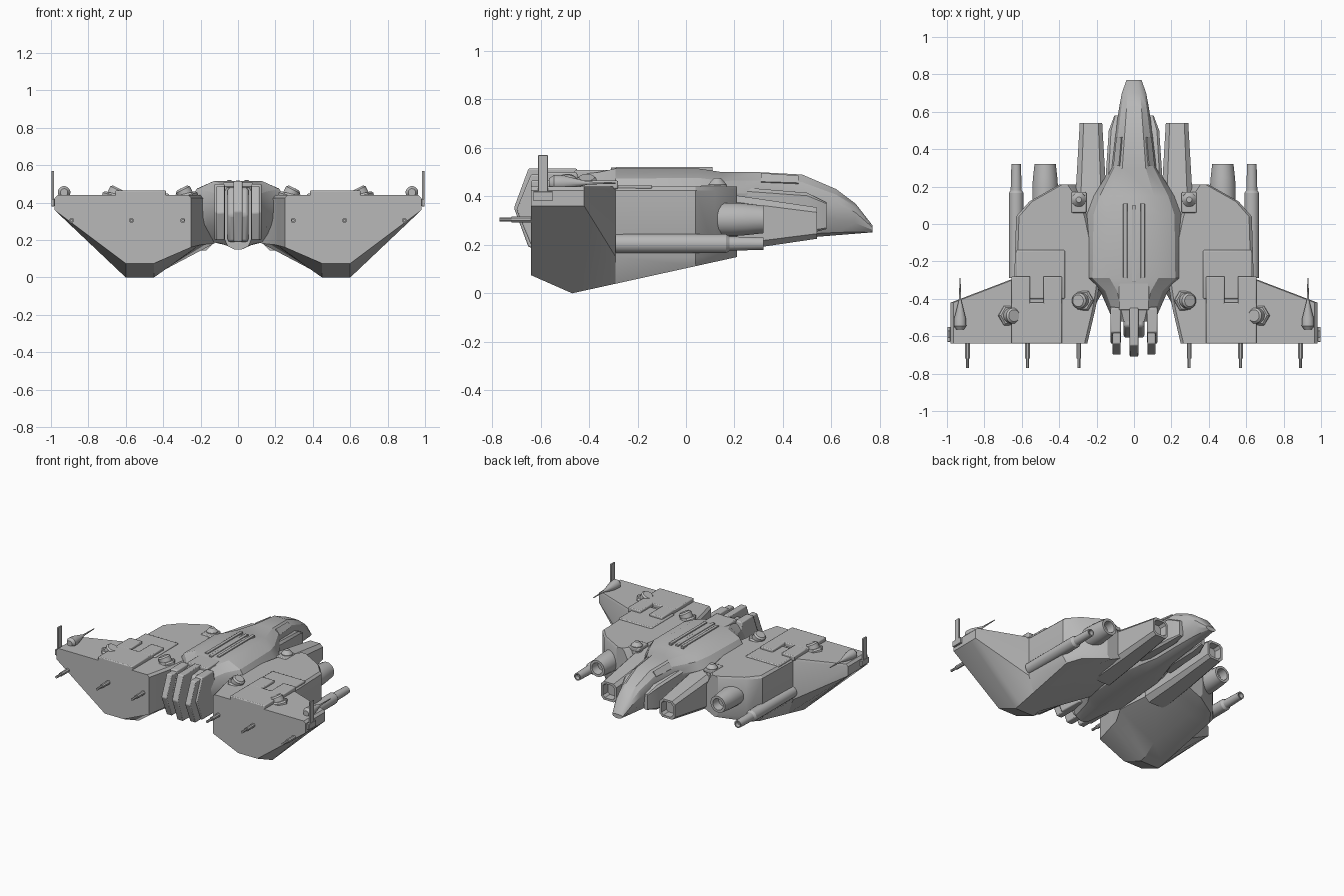
import bpy, bmesh, math
from mathutils import Vector

cube = bpy.data.objects.get("Cube")
if cube:
    bpy.data.objects.remove(cube, do_unlink=True)

hull_grey = bpy.data.materials.new("hull_grey")
hull_grey.use_nodes = True
hull_grey.diffuse_color = (0.48, 0.48, 0.48, 1)
shader = hull_grey.node_tree.nodes["Principled BSDF"]
shader.inputs["Base Color"].default_value = hull_grey.diffuse_color

stern = -0.64   # rear face of the wings
deck = 0.44     # upper surface of the wings
roof = 0.515    # upper surface of the fuselage


def loft(name, rings, mirror=True, bevel=0.0):
    """Skin equal-length rings, cap both ends and mirror across x."""
    bm = bmesh.new()
    rows = [[bm.verts.new(point) for point in ring] for ring in rings]
    for row, following in zip(rows, rows[1:]):
        for i in range(len(row)):
            bm.faces.new((row[i - 1], row[i], following[i], following[i - 1]))
    bm.faces.new(rows[0])
    bm.faces.new(rows[-1])
    bmesh.ops.recalc_face_normals(bm, faces=bm.faces)
    mesh = bpy.data.meshes.new(name)
    bm.to_mesh(mesh)
    bm.free()
    mesh.materials.append(hull_grey)
    part = bpy.data.objects.new(name, mesh)
    bpy.context.collection.objects.link(part)
    bpy.ops.object.select_all(action='DESELECT')
    part.select_set(True)
    bpy.context.view_layer.objects.active = part
    bpy.ops.object.shade_smooth_by_angle(angle=math.radians(28))
    if bevel:
        modifier = part.modifiers.new("Bevel", 'BEVEL')
        modifier.width = bevel
        modifier.segments = 2
    if mirror:
        modifier = part.modifiers.new("Mirror", 'MIRROR')
        modifier.use_mirror_merge = False


def tube(name, start, axis, profile, sides=16, hollow=False):
    """Round part from (distance, radius) pairs, with an optional open muzzle."""
    profile = list(profile)
    if hollow:
        end, radius = profile[-1]
        profile += [(end, radius * 0.7), (end - radius, radius * 0.6)]
    axis = Vector(axis).normalized()
    turn = axis.to_track_quat('Z', 'Y')
    spokes = [turn @ Vector((math.cos(a), math.sin(a), 0))
              for a in (math.tau * (i + 0.5) / sides for i in range(sides))]
    loft(name, [[Vector(start) + axis * distance + spoke * radius for spoke in spokes]
                for distance, radius in profile])


def slab(name, outline, bottom, top, mirror=True, bevel=0.006):
    """Plate with an x-y outline."""
    loft(name, [[(x, y, z) for x, y in outline] for z in (bottom, top)], mirror, bevel)


def blade(name, outline, x, thickness, mirror=True):
    """Upright plate with a y-z outline, centred on x."""
    sides = (x - thickness / 2, x + thickness / 2)
    loft(name, [[(side, y, z) for y, z in outline] for side in sides],
         mirror, thickness / 8)


def rectangle(x, width, back, front):
    left, right = x - width / 2, x + width / 2
    return [(left, back), (right, back), (right, front), (left, front)]


def octagon(y, x, z, width, height):
    """Box section with cut corners, facing along y."""
    w, h = width / 2, height / 2
    cut = min(w, h) * 0.35
    quarter = [(w, h - cut), (w - cut, h)]
    upper = quarter + [(-a, b) for a, b in reversed(quarter)]
    return [(x + a, y, z + b) for a, b in upper + [(-a, -b) for a, b in upper]]


# Fuselage: the section follows from the waist half width and the roof height
def fuselage_section(y, waist, top):
    floor = 0.19 + 0.08 * y
    rise = top - floor
    half = [(waist * 0.5, top), (waist * 0.85, top - rise * 0.12),
            (waist, top - rise * 0.3), (waist * 0.9, floor + rise * 0.35),
            (waist * 0.5, floor + rise * 0.06), (waist * 0.15, floor)]
    return [(x, y, z) for x, z in half] + [(-x, y, z) for x, z in reversed(half)]


fuselage = [(0.77, 0.04, 0.28), (0.7, 0.065, 0.37), (0.62, 0.08, 0.43),
            (0.48, 0.1, 0.49), (0.3, 0.125, 0.5), (0.15, 0.215, 0.5),
            (0.05, 0.255, roof), (-0.29, 0.26, roof), (-0.36, 0.18, 0.5),
            (-0.52, 0.11, 0.48)]
loft("fuselage", [fuselage_section(*station) for station in fuselage], mirror=False)


# Wing pod: the keel is lowest just ahead of the stern and rises both ways
def pod_section(y, inner, outer):
    aft = y < -0.4
    reach = y + 0.47
    keel = max(0.22 * reach, -0.44 * reach)
    sill = 0.36 if aft else max(0.15, keel + 0.03)
    root = inner if aft else inner * 0.7
    rim = 0.015
    section = [(inner, deck - rim), (inner + rim, deck), (outer - rim, deck),
               (outer, deck - rim), (outer, sill), (min(0.6, outer - rim), keel),
               (min(0.45, (inner + outer) / 2), keel), (root, 0.2 + 0.06 * y)]
    return [(x, y, z) for x, z in section]


pod = [(stern, 0.25, 0.98), (-0.47, 0.21, 0.98), (-0.42, 0.2, 0.98),
       (-0.29, 0.18, 0.64), (0.04, 0.25, 0.63), (0.12, 0.28, 0.56), (0.21, 0.34, 0.4)]
loft("wing_pod", [pod_section(*station) for station in pod])

# Raised deck: a broad plate, two prongs around a notch, and a shallow step
slab("wing_deck", rectangle(0.52, 0.27, stern, -0.42), deck - 0.01, deck + 0.025)
for side in (-1, 1):
    slab("deck_prong", rectangle(0.52 + side * 0.085, 0.1, -0.43, -0.28),
         deck - 0.01, deck + 0.025)
slab("deck_step", rectangle(0.5, 0.26, -0.4, -0.14), deck - 0.01, deck + 0.008)

# Intake nacelle with an open mouth, and the cheek beside the cockpit
lip = (0.23, 0.29)
loft("intake_nacelle", [octagon(-0.05, *lip, 0.19, 0.29), octagon(0.2, *lip, 0.16, 0.23),
                        octagon(0.54, *lip, 0.12, 0.13), octagon(0.54, *lip, 0.09, 0.1),
                        octagon(0.49, *lip, 0.08, 0.09)])
loft("cockpit_cheek", [octagon(0.2, 0.11, 0.34, 0.09, 0.2), octagon(0.5, 0.1, 0.33, 0.07, 0.17),
                       octagon(0.58, 0.09, 0.32, 0.03, 0.11)])

# Outer engine and long cannon
forward = (0, 1, 0)
tube("round_engine", (0.475, 0, 0.305), forward,
     [(0, 0.07), (0.2, 0.07), (0.25, 0.066), (0.32, 0.058)], hollow=True)
tube("long_cannon", (0.63, 0, 0.205), forward,
     [(-0.29, 0.04), (0.165, 0.04), (0.18, 0.03), (0.32, 0.026)], hollow=True)

# Rear guns
for x in (0.295, 0.57, 0.89):
    tube("rear_gun", (x, stern, 0.305), (0, -1, 0),
         [(0, 0.014), (0.08, 0.014), (0.08, 0.009), (0.13, 0.009)], sides=8)

# Tilted turrets on hexagonal collars
for name, x, y, tilt in (("inner_turret", 0.27, -0.41, 0.5), ("outer_turret", 0.67, -0.49, -0.5)):
    base = (x, y, deck - 0.02)
    tube(name + "_collar", base, (tilt / 2, 0, 1), [(0, 0.06), (0.02, 0.06), (0.03, 0.05)], sides=6)
    tube(name, base, (tilt, 0, 1), [(0, 0.042), (0.055, 0.042), (0.065, 0.032)])

# Wing tip sensor with its antenna, and the upright fin
tube("tip_sensor", (0.93, -0.565, 0.455), forward,
     [(0, 0.02), (0.02, 0.034), (0.06, 0.032), (0.16, 0.006), (0.275, 0.003)])
blade("tip_fin_base", rectangle(-0.59, 0.08, 0.38, 0.42), 0.99, 0.016)
blade("tip_fin", rectangle(-0.59, 0.04, 0.4, 0.57), 0.99, 0.012)

# Shoulder domes where the pods meet the fuselage
tube("shoulder_dome", (0.295, 0.13, 0.4), (0, 0, 1), [(0, 0.04), (0.05, 0.038), (0.075, 0.015)])
slab("shoulder_plate", rectangle(0.295, 0.08, 0.06, 0.17), deck - 0.02, deck + 0.006)

# Dorsal rails, spine and rear block
slab("dorsal_rail", rectangle(0.046, 0.023, -0.29, 0.11), roof - 0.01, roof + 0.007, bevel=0.003)
slab("dorsal_spine", rectangle(0, 0.024, -0.31, 0.1), roof - 0.01, roof + 0.004, False, 0.002)
slab("rear_block", rectangle(0, 0.16, -0.46, -0.31), deck, roof - 0.006, mirror=False)

# Canopy side panes lying on the sloping cockpit wall
loft("canopy_pane", [[(x + lift, y, z + lift) for x, y, z in
                      ((0.075, 0.31, 0.49), (0.105, 0.31, 0.455),
                       (0.088, 0.465, 0.45), (0.062, 0.465, 0.48))] for lift in (0, 0.006)])


# Tail plates: one pointed outline set by its reach and its chord
def tail_outline(tip, low, high):
    middle = (low + high) / 2
    return [(-0.4, low), (tip + 0.06, low), (tip, middle), (tip + 0.06, high), (-0.45, high)]


blade("tail_housing", tail_outline(-0.64, 0.2, 0.5), 0.098, 0.055)
blade("tail_fin", tail_outline(-0.7, 0.2, 0.49), 0.093, 0.042)
blade("centre_housing", tail_outline(-0.61, 0.19, 0.48), 0, 0.11, mirror=False)
blade("centre_fin", tail_outline(-0.71, 0.19, roof), 0, 0.046, mirror=False)
